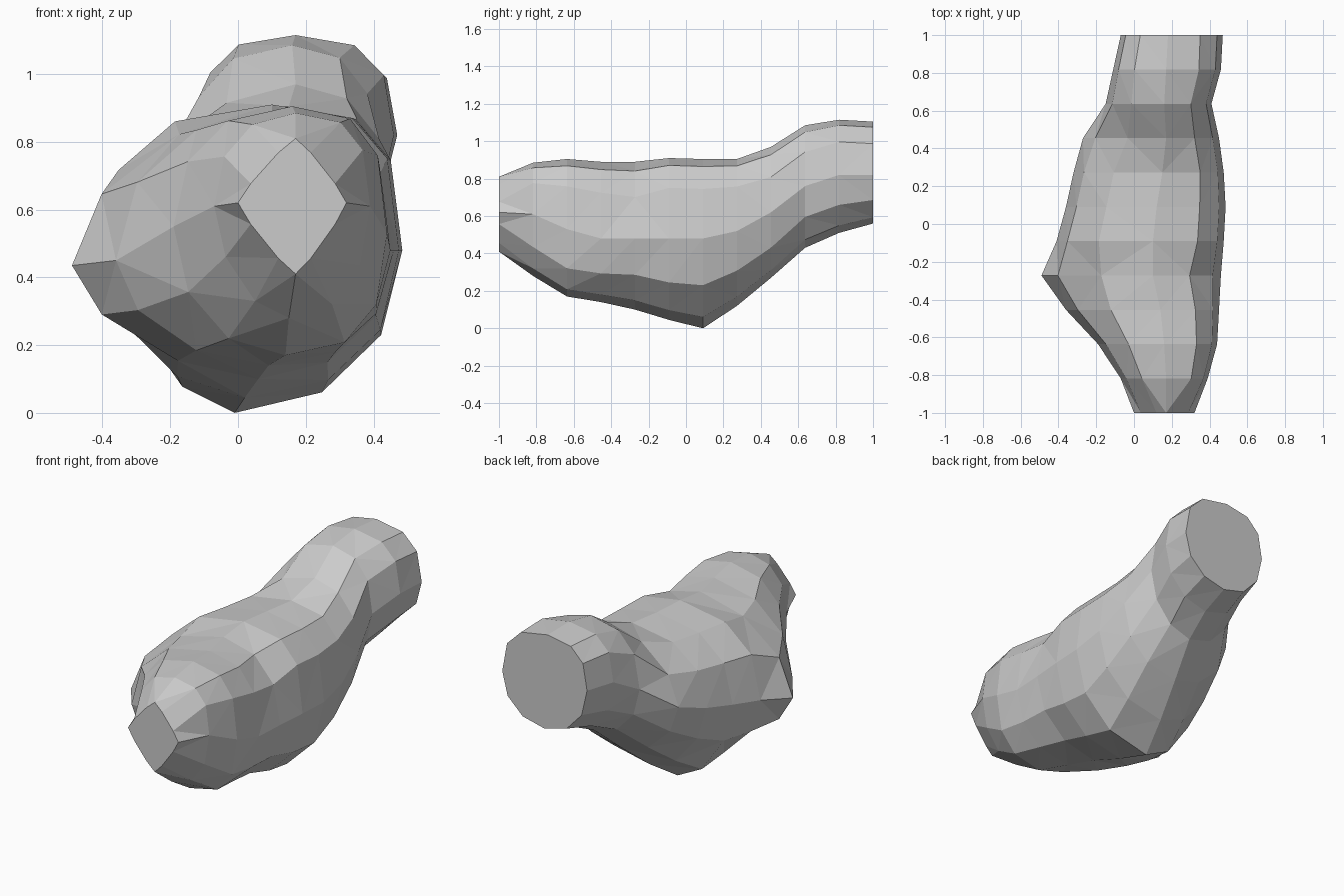
import bpy, bmesh, math

# Cross-sections at equal steps from front (y=-1) to back (y=1):
# left x, left z, right x, right z, bottom x, bottom z, top x, top z,
# roundness of upper half, roundness of lower half
SECTIONS = [
    (0.00, 0.62, 0.32, 0.62, 0.17, 0.41, 0.17, 0.81, 1.15, 1.15),
    (-0.07, 0.61, 0.39, 0.61, 0.15, 0.28, 0.17, 0.885, 2.2, 1.75),
    (-0.19, 0.55, 0.44, 0.53, 0.14, 0.17, 0.16, 0.905, 2.25, 2.05),
    (-0.36, 0.45, 0.45, 0.48, 0.09, 0.14, 0.14, 0.89, 2.15, 1.85),
    (-0.49, 0.435, 0.46, 0.48, 0.06, 0.10, 0.10, 0.89, 1.8, 1.65),
    (-0.41, 0.47, 0.475, 0.48, 0.02, 0.045, 0.10, 0.91, 2.4, 1.8),
    (-0.36, 0.50, 0.485, 0.48, -0.01, 0.00, 0.12, 0.905, 2.35, 1.7),
    (-0.32, 0.54, 0.475, 0.52, 0.04, 0.12, 0.15, 0.905, 2.3, 1.75),
    (-0.27, 0.60, 0.45, 0.62, 0.09, 0.27, 0.17, 0.97, 1.8, 1.8),
    (-0.15, 0.74, 0.41, 0.76, 0.14, 0.43, 0.16, 1.085, 2.4, 2.0),
    (-0.11, 0.84, 0.46, 0.82, 0.18, 0.51, 0.17, 1.115, 2.7, 2.1),
    (-0.07, 0.85, 0.47, 0.82, 0.20, 0.56, 0.18, 1.105, 2.6, 2.1),
]
RIGHT_FULLNESS = 1.25   # the right side is boxier than the left
SIDES = 12


def section_ring(bm, y, s):
    """Ring of vertices made of four rounded quadrants through the extremes."""
    lx, lz, rx, rz, bx, bz, tx, tz, p_up, p_low = s
    ring = []
    for i in range(SIDES):
        a = 2 * math.pi * i / SIDES
        c, d = math.cos(a), math.sin(a)
        p = p_up if d >= 0 else p_low
        if c > 0 and -1 < y < 0.6:
            p *= RIGHT_FULLNESS
        u, v = abs(c) ** (2 / p), abs(d) ** (2 / p)
        side_x, side_z = (rx, rz) if c >= 0 else (lx, lz)
        end_x, end_z = (tx, tz) if d >= 0 else (bx, bz)
        ring.append(bm.verts.new((end_x + (side_x - end_x) * u, y,
                                  side_z + (end_z - side_z) * v)))
    return ring


# Lofted faceted body with flat cut ends
bm = bmesh.new()
rings = [section_ring(bm, -1 + 2 * i / (len(SECTIONS) - 1), s)
         for i, s in enumerate(SECTIONS)]
for a, b in zip(rings, rings[1:]):
    for i in range(SIDES):
        j = (i + 1) % SIDES
        bm.faces.new((a[i], a[j], b[j], b[i]))
bmesh.ops.triangulate(bm, faces=bm.faces[:])
bm.faces.new(rings[0])
bm.faces.new(rings[-1])
bmesh.ops.recalc_face_normals(bm, faces=bm.faces[:])

mesh = bpy.data.meshes.new("faceted_body")
bm.to_mesh(mesh)
bm.free()
bpy.context.collection.objects.link(bpy.data.objects.new("faceted_body", mesh))
